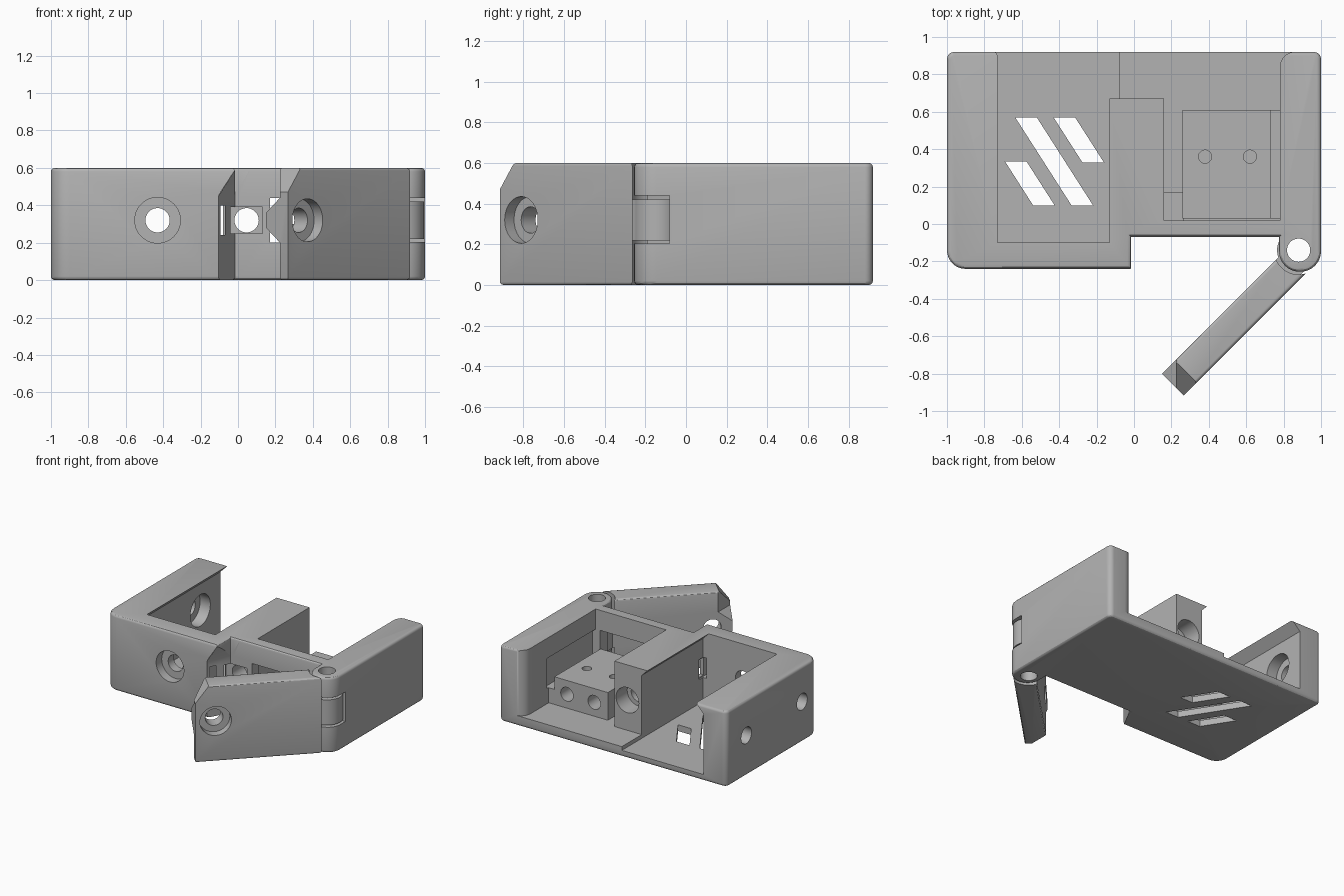
import bpy, bmesh
from math import pi, cos, sin, radians
from mathutils import Vector, Matrix

if "Cube" in bpy.data.objects:
    bpy.data.objects.remove(bpy.data.objects["Cube"])

grey = bpy.data.materials.new("matte_grey")
grey.use_nodes = True
grey.diffuse_color = (0.45, 0.45, 0.45, 1)
grey.node_tree.nodes["Principled BSDF"].inputs["Base Color"].default_value = (0.45, 0.45, 0.45, 1)


def finish(bm, name):
    bmesh.ops.recalc_face_normals(bm, faces=bm.faces[:])
    mesh = bpy.data.meshes.new(name)
    bm.to_mesh(mesh)
    bm.free()
    mesh.materials.append(grey)
    obj = bpy.data.objects.new(name, mesh)
    bpy.context.collection.objects.link(obj)
    return obj


def loft(name, rings, bevel=0.0):
    """Solid through closed rings of 3D points; end loops may be rounded."""
    bm = bmesh.new()
    loops = [[bm.verts.new(p) for p in ring] for ring in rings]
    caps = [bm.faces.new(loops[0]), bm.faces.new(loops[-1])]
    n = len(loops[0])
    for a, b in zip(loops, loops[1:]):
        for i in range(n):
            j = (i + 1) % n
            bm.faces.new((a[i], a[j], b[j], b[i]))
    if bevel:
        bmesh.ops.recalc_face_normals(bm, faces=bm.faces[:])
        edges = [e for f in caps for e in f.edges]
        bmesh.ops.bevel(bm, geom=edges, offset=bevel, segments=3, profile=0.5,
                        affect='EDGES', clamp_overlap=True)
    return finish(bm, name)


def prism(name, outline, z0, z1, bevel=0.0):
    return loft(name, [[(x, y, z) for x, y in outline] for z in (z0, z1)], bevel)


def box(name, x0, x1, y0, y1, z0, z1):
    return prism(name, [(x0, y0), (x1, y0), (x1, y1), (x0, y1)], z0, z1)


def tube(name, axis, center, radius, lo, hi):
    """Cylinder along an axis; center gives the other two coordinates in order."""
    rings = []
    for t in (lo, hi):
        ring = []
        for i in range(48):
            p = [center[0] + radius * cos(i * pi / 24), center[1] + radius * sin(i * pi / 24)]
            p.insert("xyz".index(axis), t)
            ring.append(p)
        rings.append(ring)
    return loft(name, rings)


def hull(name, points):
    bm = bmesh.new()
    for p in points:
        bm.verts.new(p)
    bmesh.ops.convex_hull(bm, input=bm.verts[:])
    return finish(bm, name)


def rounded(corners, steps=8):
    """Outline from (x, y, radius) corners."""
    out = []
    for i, (x, y, r) in enumerate(corners):
        p = Vector((x, y))
        if r == 0:
            out.append((x, y))
            continue
        a = (Vector(corners[i - 1][:2]) - p).normalized() * r
        b = (Vector(corners[(i + 1) % len(corners)][:2]) - p).normalized() * r
        for k in range(steps + 1):
            t = k / steps * pi / 2
            q = p + a * (1 - sin(t)) + b * (1 - cos(t))
            out.append((q.x, q.y))
    return out


def combine(target, tools, operation='DIFFERENCE'):
    for tool in tools:
        mod = target.modifiers.new("cut", 'BOOLEAN')
        mod.operation = operation
        mod.solver = 'EXACT'
        mod.object = tool
        tool.hide_render = True
        bpy.context.view_layer.objects.active = target
        bpy.ops.object.modifier_apply(modifier=mod.name)
        bpy.data.objects.remove(tool)


def smooth(obj):
    bpy.ops.object.select_all(action='DESELECT')
    obj.select_set(True)
    bpy.context.view_layer.objects.active = obj
    bpy.ops.object.shade_smooth_by_angle(angle=radians(30))


H = 0.6
MID = 0.32
PIN = (0.88, -0.14)

# Housing: rounded slab with a front recess for the door
housing = prism("housing", rounded([
    (-1, -0.24, 0.1), (-0.015, -0.24, 0), (-0.015, -0.07, 0), (0.775, -0.07, 0),
    (0.775, -0.255, 0.11), (1, -0.255, 0.11), (1, 0.92, 0.04), (-1, 0.92, 0.04)]), 0, H, 0.02)

# Left bay with overhanging lips, open at the back
bay = [(-0.73, 0.7), (-0.73, 0.6), (-0.8, 0.53), (-0.8, 0.05),
       (-0.08, 0.05), (-0.08, 0.55), (-0.13, 0.6), (-0.13, 0.7)]
cuts = [loft("left_bay", [[(x, y, z) for x, z in bay] for y in (-0.1, 1)])]

# Right bay, open space behind the centre wall, rounded inner arm corner
cuts.append(prism("right_bay", [(0.16, 0.02), (0.78, 0.02), (0.78, 0.84)]
                  + [(0.86 - 0.08 * cos(k * pi / 16), 0.84 + 0.08 * sin(k * pi / 16)) for k in range(1, 9)]
                  + [(0.86, 1), (0.16, 1)], 0.08, 0.7))
cuts.append(box("rear_gap", -0.082, 0.2, 0.67, 1, 0.08, 0.7))
cuts.append(box("rear_lip_gap", -0.2, 0.2, 0.67, 1, 0.5, 0.7))

# Slanted latch end beside the door, with a sloped overhang on top
def latch_ring(x, z):
    return [(x, -0.27, z), (max(x + 0.09, -0.015), -0.07, z), (0.01, -0.07, z), (0.01, -0.27, z)]
cuts.append(loft("latch_end", [latch_ring(-0.12, -0.1), latch_ring(-0.12, 0.45), latch_ring(-0.016, 0.61)]))
cuts.append(box("latch_socket", -0.112, -0.07, -0.22, -0.05, 0.24, 0.4))
cuts.append(box("latch_groove", -0.075, 0.13, -0.12, -0.045, 0.25, 0.39))

# Front window, arm recess and hinge slot
cuts.append(box("front_window", 0.17, 0.74, -0.2, 0.05, 0.2, 0.44))
cuts.append(box("arm_recess", 0.7, 0.81, 0.02, 0.63, 0.2, 0.44))
cuts.append(box("hinge_slot", 0.7, 1.1, -0.3, -0.08, 0.205, 0.44))
cuts.append(tube("pin_hole", "z", PIN, 0.062, -0.1, 0.7))

# Screw holes with counterbores
for name, axis, center, radius, lo, hi in [
        ("front_hole", "y", (-0.43, MID), 0.065, -0.3, 0),
        ("front_counterbore", "y", (-0.43, MID), 0.122, -0.3, -0.17),
        ("centre_hole", "y", (0.046, MID), 0.065, -0.2, 0.8),
        ("centre_counterbore", "y", (0.046, MID), 0.1, 0.53, 0.8),
        ("side_hole_rear", "x", (0.67, MID), 0.065, -1.1, -0.7),
        ("side_counterbore", "x", (0.67, MID), 0.125, -0.89, -0.7),
        ("side_hole_front", "x", (-0.03, MID), 0.065, -1.1, -0.7)]:
    cuts.append(tube(name, axis, center, radius, lo, hi))

# Diagonal vent slots in the floor
for x, top, bottom in [(-0.635, 0.57, 0.1), (-0.43, 0.57, 0.33), (-0.69, 0.335, 0.1)]:
    run = (top - bottom) * 0.64
    cuts.append(prism("vent", [(x, top), (x + 0.115, top), (x + run + 0.115, bottom), (x + run, bottom)],
                      -0.1, 0.2))
combine(housing, cuts)
smooth(housing)

# Mounting block in the right bay
block = box("mounting_block", 0.26, 0.73, 0.03, 0.61, 0.06, 0.3)
drills = []
for x in (0.38, 0.62):
    drills.append(tube("top_drill", "z", (x, 0.36), 0.035, 0.15, 0.4))
    drills.append(tube("rear_drill", "y", (x, 0.19), 0.055, 0.42, 0.7))
combine(block, drills)
smooth(block)
box("block_side_step", 0.725, 0.79, 0.03, 0.61, 0.06, 0.2)
box("corner_ledge", 0.15, 0.265, 0.015, 0.17, 0.06, 0.19)

# Door, built along +x from its hinge and swung open afterwards
IN, OUT, END = -0.05, 0.115, 0.983
door = prism("door", [(0.05, IN), (0.877, IN), (END, 0.056), (END, OUT), (0.05, OUT)], 0, H, 0.015)
chamfer = [(END + 0.015, 0.45), (0.875, 0.613), (1.1, 0.613), (1.1, 0.45)]
combine(door, [
    loft("tip_chamfer", [[(x, y, z) for x, z in chamfer] for y in (-0.2, 0.2)]),
    tube("hinge_clearance", "z", (0, 0), 0.13, -0.1, 0.7)])
tongue = hull("tongue", [(x, y, z) for x, y, h in
                         [(0.877, IN, 0.12), (END, 0.056, 0.12), (0.87, 0.056, 0.12), (END, IN, 0.04)]
                         for z in (MID - h, MID + h)])
combine(door, [tongue, box("hinge_link", 0, 0.2, IN, 0.1, 0.22, 0.42),
               tube("hinge_knuckle", "z", (0, 0), 0.115, 0.22, 0.42)], 'UNION')
combine(door, [tube("door_pin_hole", "z", (0, 0), 0.062, -0.1, 0.7),
               tube("door_hole", "y", (0.834, MID), 0.065, -0.2, 0.2),
               tube("door_counterbore", "y", (0.834, MID), 0.115, 0.05, 0.2)])
smooth(door)
door.matrix_world = Matrix.Translation((*PIN, 0)) @ Matrix.Rotation(radians(225), 4, 'Z')
